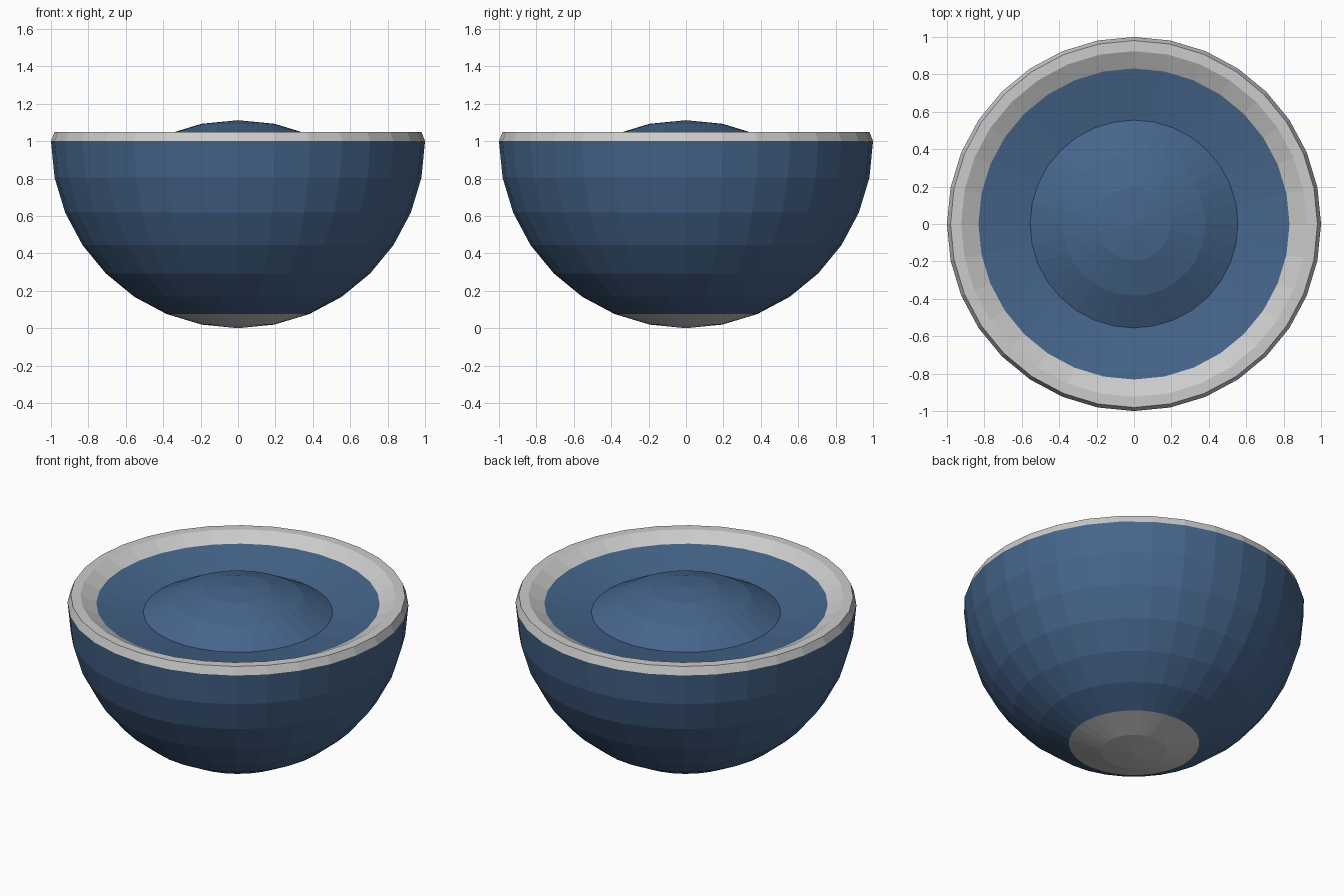
import bpy, bmesh, math

if "Cube" in bpy.data.objects:
    bpy.data.objects.remove(bpy.data.objects["Cube"])

SEGMENTS = 32
STEP = math.pi / 16          # latitude spacing of the sphere rings

blue = bpy.data.materials.new("blue")
blue.diffuse_color = (0.06, 0.13, 0.26, 1)
blue.use_nodes = True
blue.node_tree.nodes["Principled BSDF"].inputs["Base Color"].default_value = blue.diffuse_color


def lathe(name, profile, material=None):
    """Turn an (r, z) profile, listed bottom-outside to top-inside, around z."""
    bm = bmesh.new()
    rings = []
    for r, z in profile:
        if r < 1e-6:
            rings.append([bm.verts.new((0, 0, z))] * SEGMENTS)
        else:
            rings.append([bm.verts.new((r * math.cos(a), r * math.sin(a), z))
                          for a in (2 * math.pi * i / SEGMENTS for i in range(SEGMENTS))])
    for low, high in zip(rings, rings[1:]):
        for i in range(SEGMENTS):
            j = (i + 1) % SEGMENTS
            corners = dict.fromkeys((low[i], low[j], high[j], high[i]))
            bm.faces.new(list(corners))
    mesh = bpy.data.meshes.new(name)
    bm.to_mesh(mesh)
    bm.free()
    if material:
        mesh.materials.append(material)
    obj = bpy.data.objects.new(name, mesh)
    bpy.context.collection.objects.link(obj)
    return obj


def ring(k, centre, side):
    """Radius and height of the k-th ring from the pole of a unit sphere."""
    return (math.sin(k * STEP), centre + side * math.cos(k * STEP))


# Grey cap under the bowl
lathe("base_cap", [ring(k, 1, -1) for k in range(0, 3)])

# Blue hemispherical shell
lathe("bowl_shell", [ring(k, 1, -1) for k in range(2, 9)], blue)

# Grey rim: short outer wall, flat lip, inner slope
r_lip, r_mid, r_in = (math.sin(k * STEP) for k in (7, 6, 5))
lathe("rim", [(1, 1), (r_lip, 1.05), (r_mid, 1.05), (r_in, 1.0)])

# Blue inner floor sloping down to a shallow central dome
dome = [ring(k, 0.112, 1) for k in range(3, -1, -1)]
lathe("inner_floor", [(r_in, 1.0), dome[0]], blue)
lathe("centre_dome", dome, blue)
